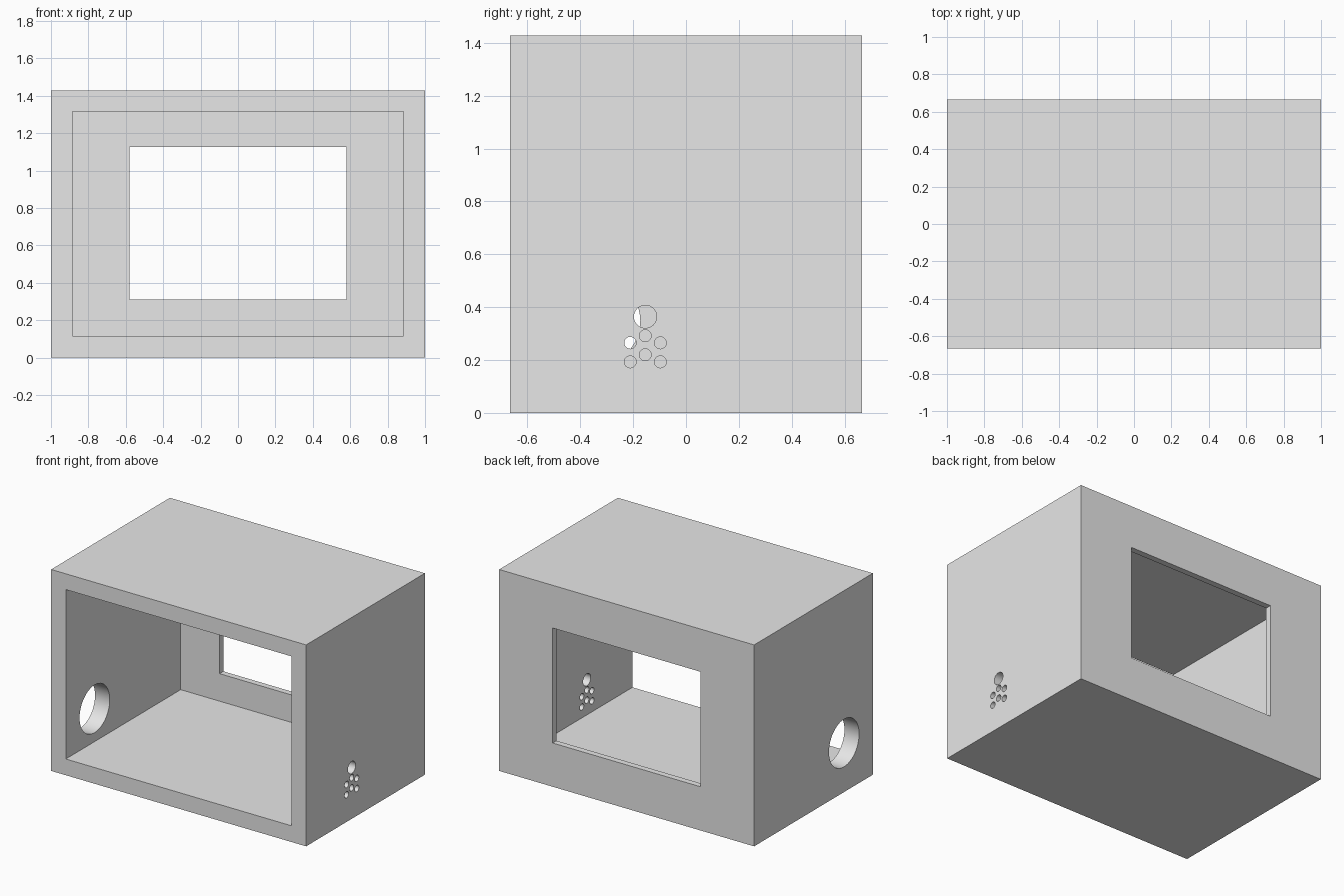
import bpy
import math

default_cube = bpy.data.objects.get("Cube")
if default_cube:
    bpy.data.objects.remove(default_cube, do_unlink=True)

WIDTH, DEPTH, HEIGHT = 2.0, 1.33, 1.428
WALL, BACK = 0.115, 0.043
FRONT_Y, BACK_Y = -DEPTH / 2, DEPTH / 2

grey = bpy.data.materials.new("plain_grey")
grey.use_nodes = True
grey.diffuse_color = (0.8, 0.8, 0.8, 1)
grey.node_tree.nodes["Principled BSDF"].inputs["Base Color"].default_value = (0.8, 0.8, 0.8, 1)


def box(name, low, high):
    """Box spanning two opposite corners."""
    centre = [(a + b) / 2 for a, b in zip(low, high)]
    bpy.ops.mesh.primitive_cube_add(size=1, location=centre)
    obj = bpy.context.object
    obj.name = name
    obj.scale = [b - a for a, b in zip(low, high)]
    bpy.ops.object.transform_apply(location=True, rotation=True, scale=True)
    obj.data.materials.append(grey)
    return obj


def side_drill(name, side, y, z, radius):
    """Cylinder along x that passes through one side wall."""
    bpy.ops.mesh.primitive_cylinder_add(
        vertices=48, radius=radius, depth=WALL * 2,
        location=(side * (WIDTH - WALL) / 2, y, z), rotation=(0, math.pi / 2, 0))
    obj = bpy.context.object
    obj.name = name
    bpy.ops.object.transform_apply(location=True, rotation=True, scale=True)
    obj.data.materials.append(grey)
    return obj


# Solid block that becomes the housing
housing = box("housing", (-WIDTH / 2, FRONT_Y, 0), (WIDTH / 2, BACK_Y, HEIGHT))

# Cavity open to the front, and the window in the thin back wall
inner = WIDTH / 2 - WALL
cutters = [
    box("cavity_cutter", (-inner, FRONT_Y - 0.1, WALL), (inner, BACK_Y - BACK, HEIGHT - WALL + 0.003)),
    box("window_cutter", (-0.58, BACK_Y - 0.2, 0.31), (0.58, BACK_Y + 0.1, 1.125)),
]

# Large round port in the right wall
cutters.append(side_drill("port_cutter", -1, -0.342, 0.348, 0.169))

# Cluster of small holes in the left wall
hole_y, pitch = -0.154, 0.057
cutters.append(side_drill("knob_hole_cutter", 1, hole_y, 0.364, 0.043))
for column, top in ((-1, 0.265), (0, 0.292), (1, 0.265)):
    for row in range(2):
        cutters.append(side_drill("pin_hole_cutter", 1, hole_y + column * pitch,
                                  top - row * 0.072, 0.0225))

# Cut every opening, then bake the result
for cutter in cutters:
    cutter.hide_render = True
    cut = housing.modifiers.new(cutter.name, "BOOLEAN")
    cut.operation = "DIFFERENCE"
    cut.solver = "EXACT"
    cut.object = cutter

bpy.context.view_layer.update()
graph = bpy.context.evaluated_depsgraph_get()
baked = bpy.data.meshes.new_from_object(housing.evaluated_get(graph))
housing.modifiers.clear()
housing.data = baked
baked.name = "housing"
for cutter in cutters:
    bpy.data.objects.remove(cutter, do_unlink=True)

# Smooth hole walls, crisp edges
bpy.ops.object.select_all(action="DESELECT")
housing.select_set(True)
bpy.context.view_layer.objects.active = housing
bpy.ops.object.shade_smooth_by_angle(angle=math.radians(30))
